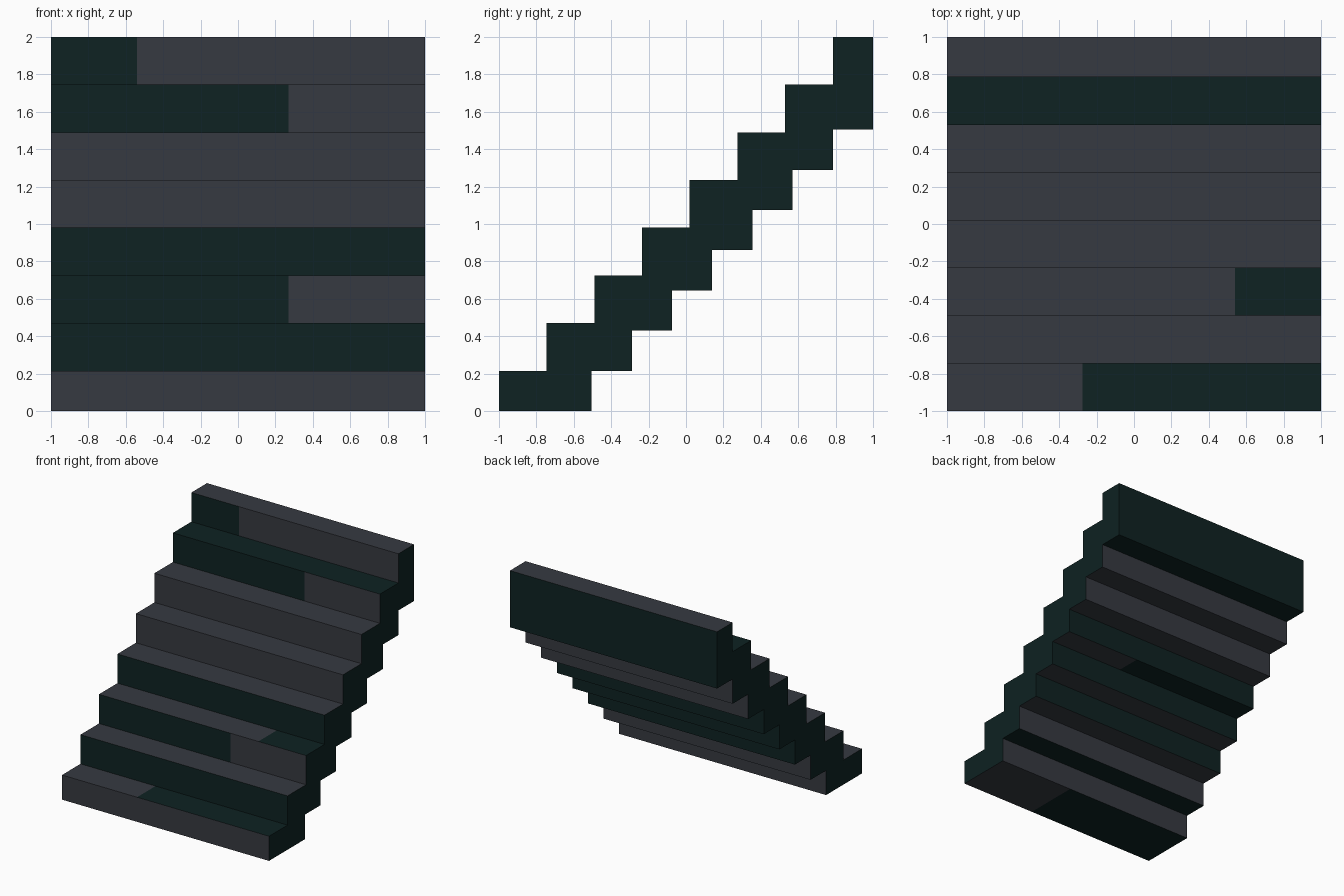
import bpy, bmesh

if "Cube" in bpy.data.objects:
    bpy.data.objects.remove(bpy.data.objects["Cube"])

def material(name, rgb):
    m = bpy.data.materials.new(name)
    m.diffuse_color = (*rgb, 1)
    m.use_nodes = True
    m.node_tree.nodes["Principled BSDF"].inputs["Base Color"].default_value = m.diffuse_color
    return m

GREY, DARK = 0, 1
mats = [material("slate grey", (0.037, 0.042, 0.053)),
        material("dark green", (0.0044, 0.016, 0.016))]

STEPS = 8
TOP, LOW = 0.255, 0.215          # pitch of the upper steps and of the underside
CUTS = [-1, -0.54, -0.275, 0.27, 0.54, 1]   # x positions where colours may change

# Each rule: (colour on the -x part, x where it changes, colour on the +x part)
G, D = (GREY, 1, GREY), (DARK, 1, DARK)
risers = [G, D, (DARK, 0.27, GREY), D, G, G, (DARK, 0.27, GREY), (DARK, -0.54, GREY)]
treads = [(GREY, -0.275, DARK), G, (GREY, 0.54, DARK), G, G, G, D, G]
back_risers = [G, G, D, D, D, G, G]                       # bottom to top
undersides = [(DARK, 0.27, GREY), D, G, G, (DARK, 0.27, GREY), G, G, D]

# Side profile (y, z) and one colour rule for the face following each point
profile, rules = [], []
for i in range(STEPS):                                    # up the front
    y = -1 + TOP * i
    profile += [(y, 0 if i == 0 else 0.215 + TOP * (i - 1)), (y, 0.215 + TOP * i)]
    rules += [risers[i], treads[i]]
profile.append((1, 2))                                    # back face
rules.append(D)
for i in reversed(range(STEPS)):                          # down the underside
    y = 1 - LOW * (STEPS - 1 - i)
    profile.append((y, LOW * i))
    rules.append(undersides[i])
    if i:
        profile.append((y - LOW, LOW * i))
        rules.append(back_risers[i - 1])

# Sweep the profile along x, colouring every strip by its rule
bm = bmesh.new()
rings = [[bm.verts.new((x, y, z)) for y, z in profile] for x in CUTS]
n = len(profile)
for c in range(len(CUTS) - 1):
    mid = (CUTS[c] + CUTS[c + 1]) / 2
    for i in range(n):
        j = (i + 1) % n
        f = bm.faces.new((rings[c][i], rings[c][j], rings[c + 1][j], rings[c + 1][i]))
        left, split, right = rules[i]
        f.material_index = left if mid < split else right
# Dark stepped side walls
for ring in (rings[0], rings[-1]):
    bm.faces.new(ring).material_index = DARK
bmesh.ops.recalc_face_normals(bm, faces=bm.faces)

mesh = bpy.data.meshes.new("staircase")
bm.to_mesh(mesh)
bm.free()
for m in mats:
    mesh.materials.append(m)
bpy.context.collection.objects.link(bpy.data.objects.new("staircase", mesh))
